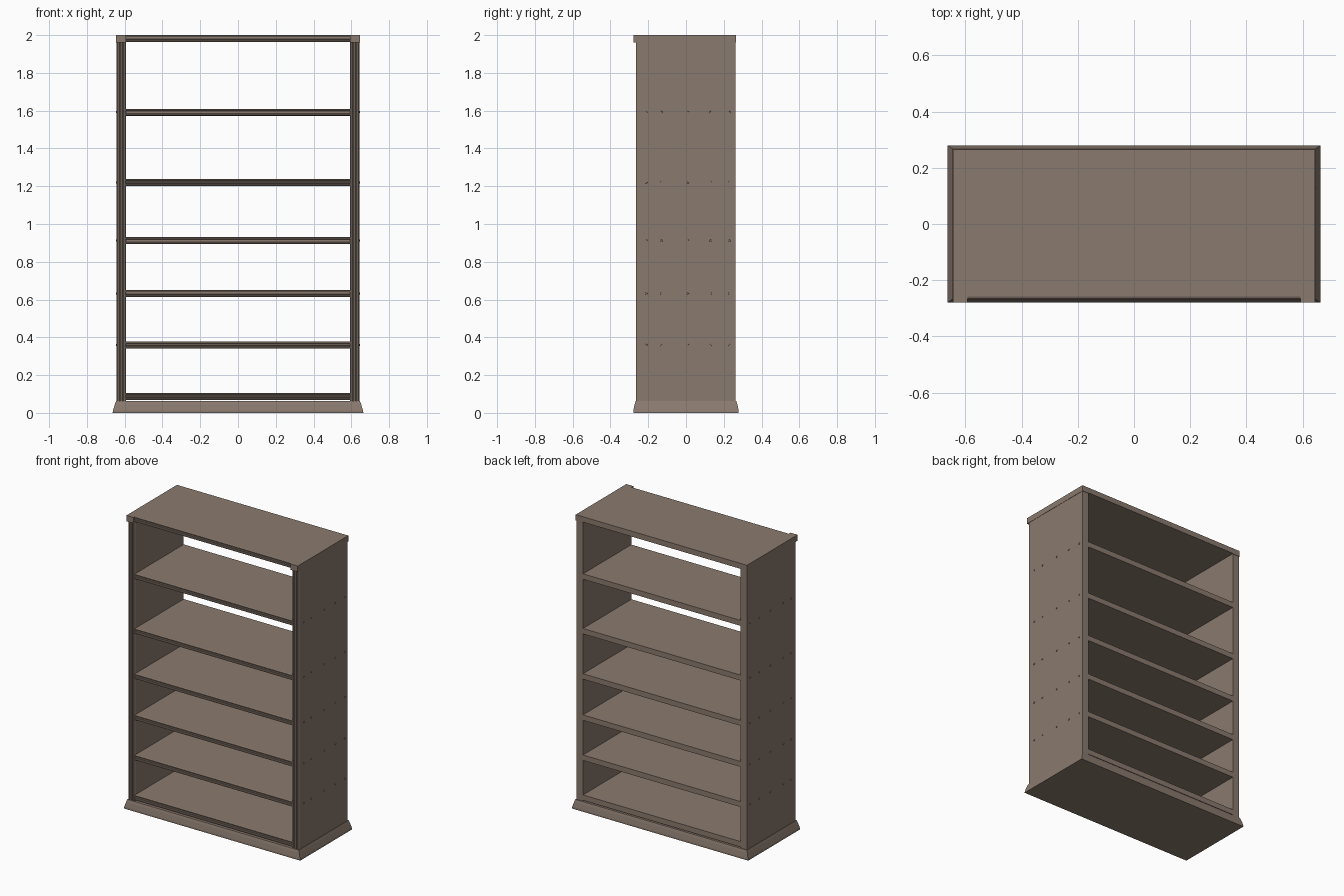
import bpy, bmesh, math
from mathutils import Vector

if "Cube" in bpy.data.objects:
    bpy.data.objects.remove(bpy.data.objects["Cube"])

wood = bpy.data.materials.new("brown_wood")
wood.diffuse_color = (0.255, 0.195, 0.158, 1)
wood.use_nodes = True
wood.node_tree.nodes["Principled BSDF"].inputs["Base Color"].default_value = wood.diffuse_color


def finish(name, bm):
    bmesh.ops.recalc_face_normals(bm, faces=bm.faces)
    me = bpy.data.meshes.new(name)
    bm.to_mesh(me)
    bm.free()
    me.materials.append(wood)
    ob = bpy.data.objects.new(name, me)
    bpy.context.collection.objects.link(ob)
    return ob


def extrude(name, points, direction):
    bm = bmesh.new()
    face = bm.faces.new([bm.verts.new(p) for p in points])
    ext = bmesh.ops.extrude_face_region(bm, geom=[face], use_keep_orig=True)
    moved = [v for v in ext["geom"] if isinstance(v, bmesh.types.BMVert)]
    bmesh.ops.translate(bm, verts=moved, vec=Vector(direction))
    return finish(name, bm)


def box(name, x0, x1, y0, y1, z0, z1):
    return extrude(name, [(x0, y0, z0), (x1, y0, z0), (x1, y1, z0), (x0, y1, z0)],
                   (0, 0, z1 - z0))


# moulded front edge: (fraction across thickness, depth back from the front)
EDGE = [(0, .006), (.08, 0), (.24, 0), (.3, .008), (.38, .008), (.42, .002),
        (.58, .002), (.62, .008), (.7, .008), (.76, 0), (.92, 0), (1, .006)]


def shelf(name, z0, z1, front=-0.263, back=0.262):
    pts = [(-0.6, front + d, z0 + t * (z1 - z0)) for t, d in EDGE]
    pts += [(-0.6, back, z1), (-0.6, back, z0)]
    return extrude(name, pts, (1.2, 0, 0))


# flared plinth
bm = bmesh.new()
rings = []
for hx, hy, z in [(.664, .279, 0), (.662, .279, .012), (.652, .272, .045), (.646, .267, .062)]:
    rings.append([bm.verts.new((sx * hx, sy * hy, z))
                  for sx, sy in ((-1, -1), (1, -1), (1, 1), (-1, 1))])
for a, b in zip(rings, rings[1:]):
    for i in range(4):
        j = (i + 1) % 4
        bm.faces.new((a[i], a[j], b[j], b[i]))
bm.faces.new(rings[0])
bm.faces.new(rings[-1])
finish("plinth", bm)

# shelves
tops = [0.105, 0.377, 0.65, 0.93, 1.238, 1.61]
for i, z in enumerate(tops):
    shelf(f"shelf_{i + 1}", z - 0.037, z)

# top board between the corner caps
shelf("top_board", 1.963, 2.0, -0.265, 0.265)

for s, side in ((-1, "left"), (1, "right")):
    # side panel with fluted front edge
    x0, x1 = s * 0.592, s * 0.643
    pts = [(x0 + t * (x1 - x0), -0.265 + d, 0.06) for t, d in EDGE]
    pts += [(x1, 0.262, 0.06), (x0, 0.262, 0.06)]
    extrude(f"{side}_side_panel", pts, (0, 0, 1.902))
    # cap over the side panel
    box(f"{side}_top_cap", min(x0, s * .645), max(x0, s * .645), -0.279, 0.265, 1.96, 2.0)

    # screw heads at each shelf
    bm = bmesh.new()
    for z in tops[1:]:
        for y in (-0.21, -0.13, 0.01, 0.13, 0.23):
            r = bmesh.ops.create_cone(bm, cap_ends=True, segments=8, radius1=.006,
                                      radius2=.005, depth=.006)["verts"]
            for v in r:
                x, yy, zz = v.co
                v.co = (s * (0.644 + zz), y + x, z - 0.018 + yy)
    finish(f"{side}_screws", bm)
